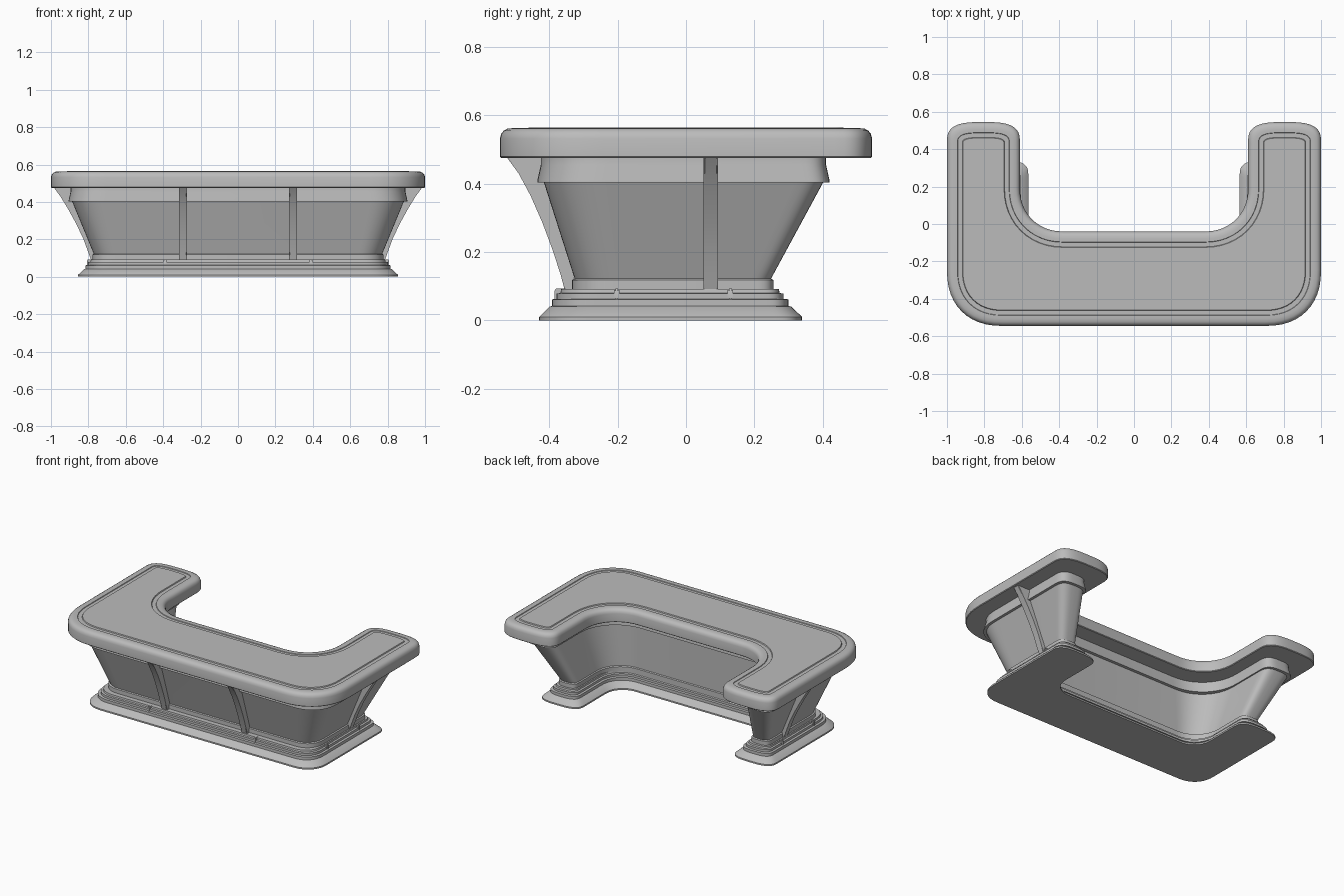
import bpy, bmesh, math

if "Cube" in bpy.data.objects:
    bpy.data.objects.remove(bpy.data.objects["Cube"])

grey = bpy.data.materials.new("plain grey")
grey.diffuse_color = (0.5, 0.5, 0.5, 1)
grey.use_nodes = True
grey.node_tree.nodes["Principled BSDF"].inputs["Base Color"].default_value = grey.diffuse_color


def finish(name, bm):
    bmesh.ops.remove_doubles(bm, verts=bm.verts, dist=0.00005)
    bmesh.ops.recalc_face_normals(bm, faces=bm.faces)
    me = bpy.data.meshes.new(name)
    bm.to_mesh(me)
    bm.free()
    ob = bpy.data.objects.new(name, me)
    bpy.context.collection.objects.link(ob)
    me.materials.append(grey)
    bpy.ops.object.select_all(action='DESELECT')
    ob.select_set(True)
    bpy.context.view_layer.objects.active = ob
    bpy.ops.object.shade_smooth_by_angle(angle=math.radians(35))
    return ob


def corner(cx, cy, rx, ry, start, n, flip=1):
    """Quarter superellipse around a centre, start angle in quarter turns."""
    pts = []
    for i in range(13):
        t = math.pi / 2 * (start + flip * i / 12)
        c, s = math.cos(t), math.sin(t)
        pts.append((cx + rx * math.copysign(abs(c) ** (2 / n), c),
                    cy + ry * math.copysign(abs(s) ** (2 / n), s)))
    return pts


def u_ring(xo, yf, yb, xi, yi, ro, ry, ri):
    """U outline: outer half width, front, back, inner half width, inner front, radii."""
    rx = (xo - xi) / 2 * 0.97
    half = (corner(xo - ro, yf + ro, ro, ro, -1, 2.3)
            + corner(xo - rx, yb - ry, rx, ry, 0, 3)
            + corner(xi + rx, yb - ry, rx, ry, 1, 3)
            + corner(xi - ri, yi + ri, ri, ri, 0, 2.1, -1))
    return half + [(-x, y) for x, y in reversed(half)]


def loft(name, rings):
    """Skin a stack of (z, outline) rings and cap both ends."""
    bm = bmesh.new()
    loops = [[bm.verts.new((x, y, z)) for x, y in ring] for z, ring in rings]
    n = len(loops[0])
    for a, b in zip(loops, loops[1:]):
        for i in range(n):
            j = (i + 1) % n
            bm.faces.new((a[i], a[j], b[j], b[i]))
    bm.faces.new(loops[0][::-1])
    bm.faces.new(loops[-1])
    return finish(name, bm)


# Counter top: rounded slab with a grooved border and raised panel
def top_ring(d):
    return u_ring(1 - d, -0.545 + d, 0.545 - d, 0.61 + d, -0.04 - d,
                  0.30 - d, max(0.03, 0.11 - d), 0.23 + d)


loft("counter_top", [(z, top_ring(d)) for z, d in (
    (0.475, 0.004), (0.479, 0), (0.532, 0), (0.546, 0.004), (0.555, 0.011),
    (0.561, 0.022), (0.563, 0.04), (0.563, 0.056), (0.559, 0.058),
    (0.559, 0.082), (0.565, 0.085))])

# Band below the counter top
band_low = u_ring(0.905, -0.435, 0.42, 0.695, -0.14, 0.20, 0.08, 0.27)
band_high = u_ring(0.895, -0.425, 0.41, 0.70, -0.15, 0.20, 0.08, 0.27)
loft("upper_band", [(0.403, band_low), (0.41, band_low), (0.455, band_high), (0.478, band_high)])

# Tapered body with a small skirting at its foot
foot = u_ring(0.778, -0.333, 0.256, 0.642, -0.155, 0.13, 0.06, 0.18)
low = u_ring(0.771, -0.326, 0.249, 0.649, -0.162, 0.13, 0.06, 0.18)
high = u_ring(0.89, -0.418, 0.405, 0.705, -0.16, 0.18, 0.08, 0.25)
loft("body", [(0.085, foot), (0.118, foot), (0.122, low), (0.41, high)])


# Stepped plinth
def base_ring(d):
    return u_ring(0.855 - d, -0.43 + d * 0.95, 0.34 - d, 0.565 + d, -0.09 - d,
                  0.15 - d * 0.4, 0.08 - d * 0.3, 0.13 + d * 0.5)


loft("stepped_base", [(z, base_ring(d)) for z, d in (
    (0, 0), (0.01, 0), (0.04, 0.032), (0.042, 0.04), (0.061, 0.04),
    (0.063, 0.046), (0.063, 0.054), (0.078, 0.054), (0.080, 0.066), (0.091, 0.068))])


# Curved brackets: profile as (outward, z), swept across the width
def bracket(name, profile, width, place):
    bm = bmesh.new()
    sides = [[bm.verts.new(place(o, s * width / 2, z)) for o, z in profile] for s in (-1, 1)]
    n = len(profile)
    for i in range(n):
        j = (i + 1) % n
        bm.faces.new((sides[0][i], sides[0][j], sides[1][j], sides[1][i]))
    bm.faces.new(sides[0])
    bm.faces.new(sides[1])
    edges = [e for e in bm.edges
             if any(v in sides[0] for v in e.verts) == all(v in sides[0] for v in e.verts)
             and sum(sides[k].index(v) < 7 for k in (0, 1) for v in e.verts if v in sides[k]) == 2]
    bmesh.ops.bevel(bm, geom=[e for e in edges if len(e.link_faces) == 2
                              and any(len(f.verts) == n for f in e.link_faces)],
                    offset=0.004, segments=2, affect='EDGES')
    return finish(name, bm)


front_prof = [(0.525, 0.478), (0.49, 0.43), (0.455, 0.365), (0.42, 0.285),
              (0.39, 0.205), (0.366, 0.13), (0.355, 0.088), (0.32, 0.088), (0.40, 0.478)]
side_prof = [(0.985, 0.478), (0.95, 0.43), (0.91, 0.365), (0.866, 0.285),
             (0.828, 0.205), (0.80, 0.13), (0.785, 0.088), (0.76, 0.088), (0.86, 0.478)]
clip_prof = [(0, 0.061), (0.018, 0.061), (0.018, 0.086), (0.014, 0.0925), (-0.015, 0.0925), (-0.015, 0.07)]
for s, side in ((-1, "left"), (1, "right")):
    bracket(f"front_bracket_{side}", front_prof, 0.042,
            lambda o, w, z: (s * 0.295 + w, -o, z))
    bracket(f"side_bracket_{side}", side_prof, 0.042,
            lambda o, w, z: (s * o, 0.072 + w, z))
    # Small clips on the plinth steps
    bracket(f"front_clip_{side}", clip_prof, 0.016,
            lambda o, w, z: (s * 0.39 + w, -0.367 - o, z))
    for k, y in enumerate((-0.203, 0.13)):
        bracket(f"side_clip_{side}_{k + 1}", clip_prof, 0.016,
                lambda o, w, z: (s * (0.789 + o), y + w, z))
